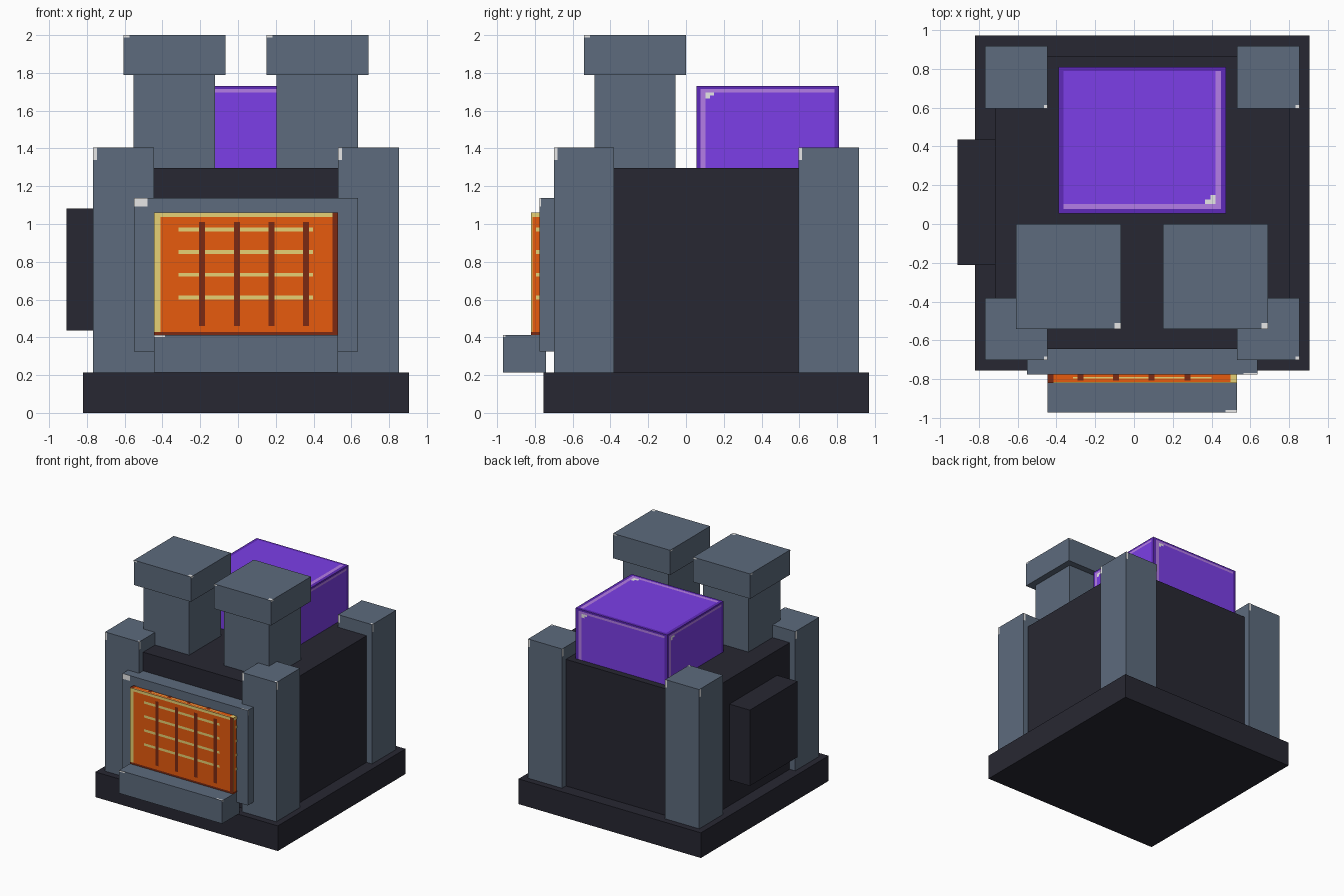
import bpy, bmesh
from mathutils import Vector

if "Cube" in bpy.data.objects:
    bpy.data.objects.remove(bpy.data.objects["Cube"])


def material(name, r, g, b):
    def lin(c):
        c /= 255
        return c / 12.92 if c <= 0.04045 else ((c + 0.055) / 1.055) ** 2.4
    m = bpy.data.materials.new(name)
    m.diffuse_color = (lin(r), lin(g), lin(b), 1)
    m.use_nodes = True
    m.node_tree.nodes["Principled BSDF"].inputs["Base Color"].default_value = m.diffuse_color
    return m


SLATE = material("slate", 93, 107, 125)
DARK = material("charcoal", 39, 39, 50)
VIOLET = material("violet", 126, 64, 235)
DEEP_VIOLET = material("deep violet", 95, 42, 186)
PALE_VIOLET = material("pale violet", 184, 128, 236)
WHITE = material("pale grey", 234, 234, 234)
ORANGE = material("orange", 234, 92, 14)
YELLOW = material("yellow", 234, 212, 118)
BROWN = material("brown", 124, 42, 18)

X, Y, Z = Vector((1, 0, 0)), Vector((0, 1, 0)), Vector((0, 0, 1))
# Right, up and outward directions of each decorated face
FACES = {"front": (X, Z, -Y), "right": (Y, Z, X), "back": (-X, Z, Y),
         "left": (-Y, Z, -X), "top": (-X, -Y, Z)}


def box(name, x, y, z, base, decals=(), faces=tuple(FACES)):
    """Box with painted rectangles (material, u0, u1, v0, v1, layer) on its
    faces; u runs right and v down, as fractions of the face."""
    centre = Vector((sum(x), sum(y), sum(z))) / 2
    half = Vector((x[1] - x[0], y[1] - y[0], z[1] - z[0])) / 2
    bm = bmesh.new()
    bmesh.ops.create_cube(bm, size=2)
    for v in bm.verts:
        v.co = centre + v.co * half
    mats = [base]
    for face in faces:
        right, up, out = FACES[face]
        for mat, u0, u1, v0, v1, layer in decals:
            if mat not in mats:
                mats.append(mat)
            corners = []
            for u, v in ((u0, v1), (u1, v1), (u1, v0), (u0, v0)):
                d = right * (2 * u - 1) + up * (1 - 2 * v) + out
                corners.append(bm.verts.new(centre + d * half + out * 0.0015 * layer))
            bm.faces.new(corners).material_index = mats.index(mat)
    mesh = bpy.data.meshes.new(name)
    bm.to_mesh(mesh)
    bm.free()
    for m in mats:
        mesh.materials.append(m)
    obj = bpy.data.objects.new(name, mesh)
    bpy.context.collection.objects.link(obj)
    return obj


# Small bright chip in the corner of each stone face
chip = [(WHITE, 0, 0.06, 0, 0.055, 1)]

# Plinth, main body and side box
box("plinth", (-0.82, 0.905), (-0.755, 0.97), (0, 0.215), DARK)
box("body", (-0.715, 0.80), (-0.645, 0.865), (0.215, 1.297), DARK)
box("side_box", (-0.908, -0.70), (-0.21, 0.435), (0.435, 1.083), DARK)

# Corner pillars
for side, x in (("left", (-0.767, -0.445)), ("right", (0.53, 0.852))):
    for end, y in (("front", (-0.70, -0.38)), ("back", (0.595, 0.917))):
        box(f"{end}_{side}_pillar", x, y, (0.215, 1.405), SLATE, chip)

# Twin chimneys with caps
for side, cx in (("left", -0.337), ("right", 0.42)):
    box(f"{side}_chimney", (cx - 0.215, cx + 0.215), (-0.485, -0.055),
        (1.29, 1.80), SLATE)
    box(f"{side}_chimney_cap", (cx - 0.27, cx + 0.27), (-0.54, 0),
        (1.788, 2.0), SLATE, chip)

# Furnace door frame and hearth step
box("door_frame", (-0.55, 0.635), (-0.775, -0.64), (0.325, 1.137), SLATE, chip)
box("hearth_step", (-0.445, 0.53), (-0.97, -0.74), (0.215, 0.412), SLATE, chip)

# Glowing grate: light and dark rim, ember lines, iron bars
grate = [(YELLOW, 0, 0.035, 0, 1, 1), (YELLOW, 0, 1, 0, 0.035, 1),
         (BROWN, 0.97, 1, 0, 1, 2), (BROWN, 0, 1, 0.975, 1, 2)]
grate += [(YELLOW, 0.133, 0.865, v - 0.016, v + 0.016, 1)
          for v in (0.138, 0.322, 0.507, 0.692)]
grate += [(BROWN, u - 0.016, u + 0.016, 0.075, 0.925, 2)
          for u in (0.262, 0.451, 0.639, 0.826)]
box("grate", (-0.445, 0.53), (-0.82, -0.62), (0.412, 1.06), ORANGE, grate,
    ("front", "left", "right", "top"))

# Crystal block: dark rim, pale edge shine and stepped glint
shine = [(DEEP_VIOLET, 0, 0.03, 0, 1, 1), (DEEP_VIOLET, 0.97, 1, 0, 1, 1),
         (DEEP_VIOLET, 0.03, 0.97, 0, 0.03, 1),
         (DEEP_VIOLET, 0.03, 0.97, 0.97, 1, 1),
         (PALE_VIOLET, 0.03, 0.065, 0.03, 0.97, 1),
         (PALE_VIOLET, 0.065, 0.97, 0.03, 0.065, 1),
         (WHITE, 0.065, 0.125, 0.065, 0.095, 1),
         (WHITE, 0.065, 0.095, 0.095, 0.125, 1)]
box("crystal_block", (-0.39, 0.475), (0.055, 0.81), (1.20, 1.73), VIOLET, shine)
